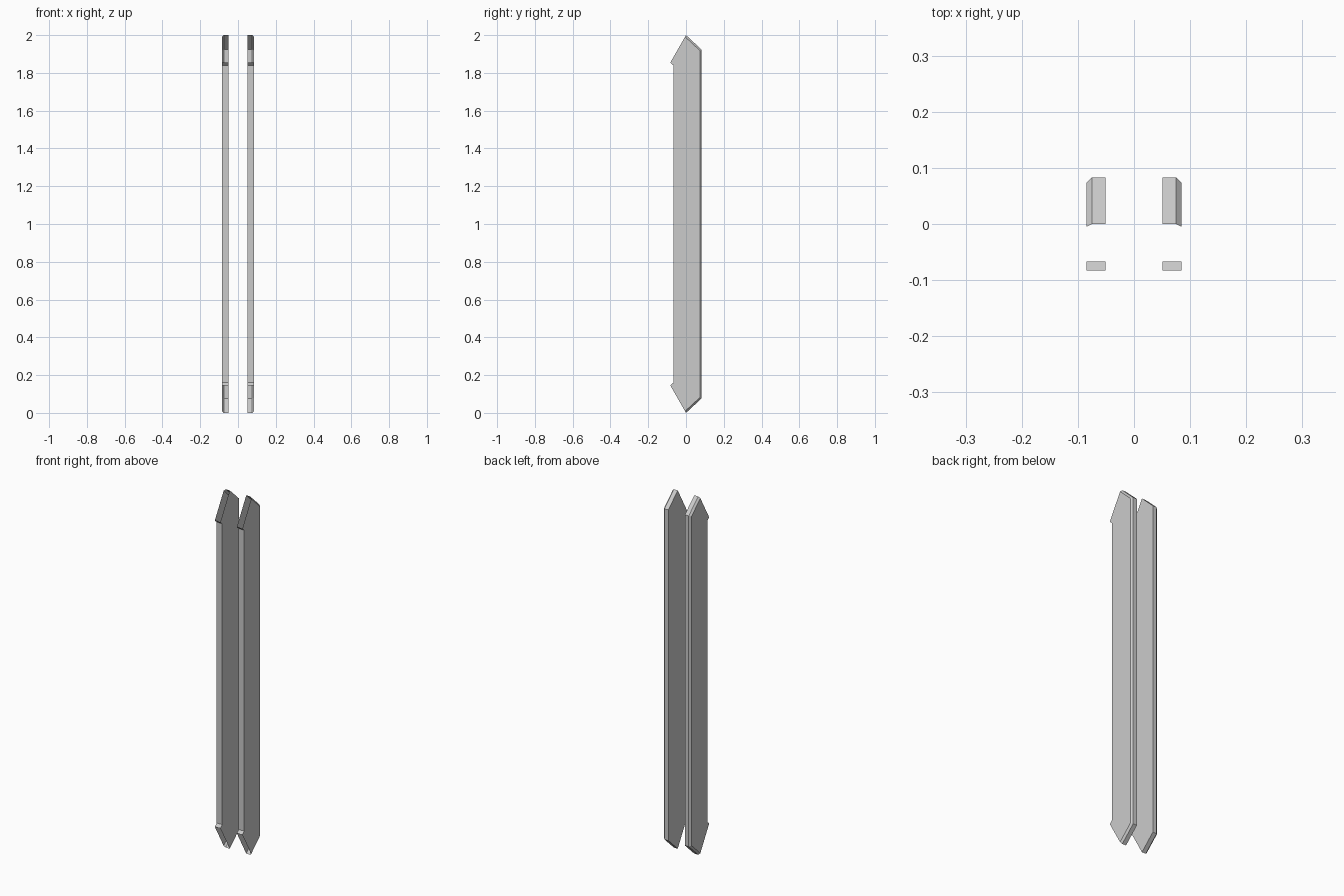
import bpy
import bmesh

cube = bpy.data.objects.get("Cube")
if cube:
    bpy.data.objects.remove(cube, do_unlink=True)

grey = bpy.data.materials.new("plain grey")
grey.use_nodes = True
grey.diffuse_color = (0.6, 0.6, 0.6, 1)
grey.node_tree.nodes["Principled BSDF"].inputs["Base Color"].default_value = (0.6, 0.6, 0.6, 1)

INNER, OUTER, BEVEL = 0.051, 0.085, 0.01

# Side outline (y, z) of the upper half: front wall, hook, tip, back corner
upper = [(-0.067, 1.84), (-0.083, 1.855), (0.0, 2.0), (0.083, 1.923)]
outline = upper + [(y, 2 - z) for y, z in reversed(upper)]


def make_rail(name, side):
    bm = bmesh.new()
    # Solid strip extruded from the outline
    face = bm.faces.new([bm.verts.new((side * INNER, y, z)) for y, z in outline])
    grown = bmesh.ops.extrude_face_region(bm, geom=[face], use_keep_orig=True)
    moved = [v for v in grown["geom"] if isinstance(v, bmesh.types.BMVert)]
    bmesh.ops.translate(bm, verts=moved, vec=(side * (OUTER - INNER), 0, 0))
    bmesh.ops.recalc_face_normals(bm, faces=bm.faces)

    # Chamfer along the outer back edge, tip to tip
    back = [e for e in bm.edges
            if all(v.co.y > -0.01 and abs(v.co.x) > INNER + 0.01 for v in e.verts)]
    bmesh.ops.bevel(bm, geom=back, offset=BEVEL, segments=1,
                    profile=0.5, affect='EDGES', clamp_overlap=True)
    bmesh.ops.recalc_face_normals(bm, faces=bm.faces)

    # Open front slopes at both ends
    open_faces = [f for f in bm.faces
                  if f.normal.y < -0.6 and abs(f.normal.x) < 0.1
                  and abs(f.calc_center_median().z - 1) > 0.87]
    bmesh.ops.delete(bm, geom=open_faces, context='FACES')

    mesh = bpy.data.meshes.new(name)
    bm.to_mesh(mesh)
    bm.free()
    mesh.materials.append(grey)
    obj = bpy.data.objects.new(name, mesh)
    bpy.context.collection.objects.link(obj)


make_rail("left_rail", 1)
make_rail("right_rail", -1)
